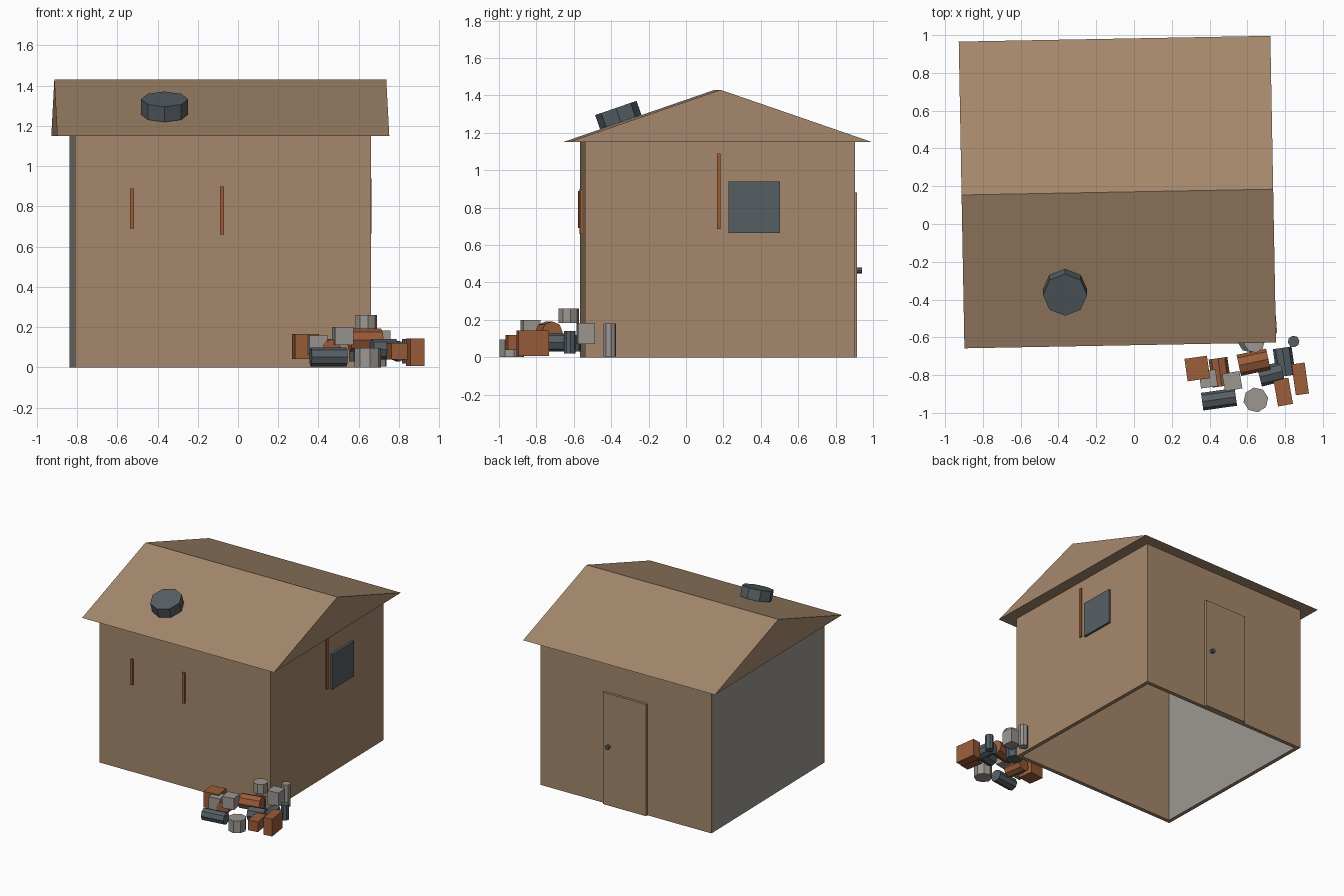
import bpy, bmesh
from math import radians, pi
from mathutils import Matrix, Vector

if "Cube" in bpy.data.objects:
    bpy.data.objects.remove(bpy.data.objects["Cube"])


def material(name, rgb):
    m = bpy.data.materials.new(name)
    m.diffuse_color = (*rgb, 1)
    m.use_nodes = True
    m.node_tree.nodes["Principled BSDF"].inputs["Base Color"].default_value = m.diffuse_color
    return m


TAN = material("tan", (0.376, 0.246, 0.150))
RUST = material("rust", (0.328, 0.109, 0.042))
SLATE = material("slate", (0.093, 0.114, 0.127))
GREY = material("grey", (0.328, 0.305, 0.283))

# House frame: turned slightly from the axes
HOUSE = Matrix.Translation((-0.088, 0.169, 0)) @ Matrix.Rotation(radians(1.06), 4, 'Z')
HX, HY, WALL_H, T = 0.735, 0.722, 1.15, 0.03


def finish(name, bm, matrix, *mats):
    bmesh.ops.recalc_face_normals(bm, faces=bm.faces)
    mesh = bpy.data.meshes.new(name)
    bm.to_mesh(mesh)
    bm.free()
    for m in mats:
        mesh.materials.append(m)
    ob = bpy.data.objects.new(name, mesh)
    ob.matrix_world = matrix
    bpy.context.collection.objects.link(ob)
    return ob


def box(name, centre, size, mat, rot=0, frame=Matrix()):
    bm = bmesh.new()
    bmesh.ops.create_cube(bm, size=1)
    bmesh.ops.scale(bm, vec=size, verts=bm.verts)
    m = frame @ Matrix.Translation(centre) @ Matrix.Rotation(radians(rot), 4, 'Z')
    return finish(name, bm, m, mat)


def drum(name, centre, r, depth, mat, turn=Matrix(), frame=Matrix(), sides=8):
    bm = bmesh.new()
    bmesh.ops.create_cone(bm, cap_ends=True, segments=sides, radius1=r, radius2=r, depth=depth)
    return finish(name, bm, frame @ Matrix.Translation(centre) @ turn, mat)


def lying(angle):
    return Matrix.Rotation(radians(angle), 4, 'Z') @ Matrix.Rotation(pi / 2, 4, 'Y')


# Walls: thin and open underneath
for name, s in (("front_wall", -1), ("back_wall", 1)):
    box(name, (0, s * (HY - T / 2), WALL_H / 2), (2 * HX, T, WALL_H), TAN, frame=HOUSE)
inner = 2 * (HY - T)
box("right_wall", (HX - T / 2, 0, WALL_H / 2), (T, inner, WALL_H), TAN, frame=HOUSE)
left = box("left_wall", (-HX + T / 2, 0, WALL_H / 2), (T, inner, WALL_H), TAN, frame=HOUSE)
left.data.materials.append(GREY)
for p in left.data.polygons:
    p.material_index = int(abs(p.normal.x) > 0.5)

# Gabled roof: extruded triangle
bm = bmesh.new()
RX, RY, RIDGE = 0.825, 0.812, 1.43
tri = bm.faces.new([bm.verts.new(v) for v in
                    ((-RX, -RY, WALL_H), (-RX, RY, WALL_H), (-RX, 0, RIDGE))])
ext = bmesh.ops.extrude_face_region(bm, geom=[tri], use_keep_orig=True)
bmesh.ops.translate(bm, vec=(2 * RX, 0, 0),
                    verts=[g for g in ext["geom"] if isinstance(g, bmesh.types.BMVert)])
finish("roof", bm, HOUSE, TAN)

# Roof vent lying on the front slope
drum("roof_vent", (-0.365, -0.362, 1.295), 0.117, 0.08, SLATE, Matrix.Rotation(radians(19), 4, 'X'))

# Door, knob, window and wall slats
box("door", (0, HY + 0.005, 0.44), (0.37, 0.03, 0.88), TAN, frame=HOUSE)
drum("door_knob", (0.135, HY + 0.033, 0.465), 0.016, 0.03, SLATE,
     Matrix.Rotation(pi / 2, 4, 'X'), HOUSE)
box("window", (HX + 0.003, 0.181, 0.802), (0.03, 0.275, 0.275), SLATE, frame=HOUSE)
box("side_slat", (HX, -0.007, 0.888), (0.02, 0.02, 0.405), RUST, frame=HOUSE)
box("front_slat_left", (-0.452, -HY, 0.79), (0.02, 0.03, 0.20), RUST, frame=HOUSE)
box("front_slat_right", (-0.006, -HY, 0.78), (0.02, 0.03, 0.24), RUST, frame=HOUSE)

# Scrap heap: boxes
for i, (c, s, mat, rot) in enumerate((
        ((0.335, -0.765, 0.103), (0.12, 0.12, 0.125), RUST, 8),
        ((0.393, -0.82, 0.11), (0.09, 0.09, 0.095), GREY, 8),
        ((0.52, -0.832, 0.155), (0.093, 0.093, 0.09), GREY, 10),
        ((0.79, -0.89, 0.08), (0.08, 0.14, 0.08), RUST, 10),
        ((0.88, -0.82, 0.075), (0.07, 0.165, 0.135), RUST, 8),
        ((0.708, -0.535, 0.127), (0.093, 0.093, 0.11), GREY, 4))):
    box(f"scrap_box_{i + 1}", c, s, mat, rot)

# Scrap heap: lying drums
for i, (c, r, d, mat, ang) in enumerate((
        ((0.455, -0.785, 0.09), 0.05, 0.15, RUST, 98),
        ((0.45, -0.928, 0.052), 0.047, 0.18, SLATE, 8),
        ((0.633, -0.732, 0.135), 0.057, 0.16, RUST, 12),
        ((0.725, -0.795, 0.09), 0.052, 0.125, SLATE, 14),
        ((0.795, -0.73, 0.08), 0.05, 0.15, SLATE, 98))):
    drum(f"scrap_roll_{i + 1}", c, r, d, mat, lying(ang))

# Scrap heap: standing drums
for i, (c, r, d, mat) in enumerate((
        ((0.645, -0.931, 0.048), 0.066, 0.095, GREY),
        ((0.637, -0.627, 0.222), 0.055, 0.075, GREY),
        ((0.845, -0.622, 0.08), 0.031, 0.12, SLATE),
        ((0.705, -0.407, 0.092), 0.034, 0.175, GREY),
        ((0.61, -0.62, 0.075), 0.06, 0.09, SLATE))):
    drum(f"scrap_drum_{i + 1}", c, r, d, mat, Matrix.Rotation(radians(10), 4, 'Z'))
